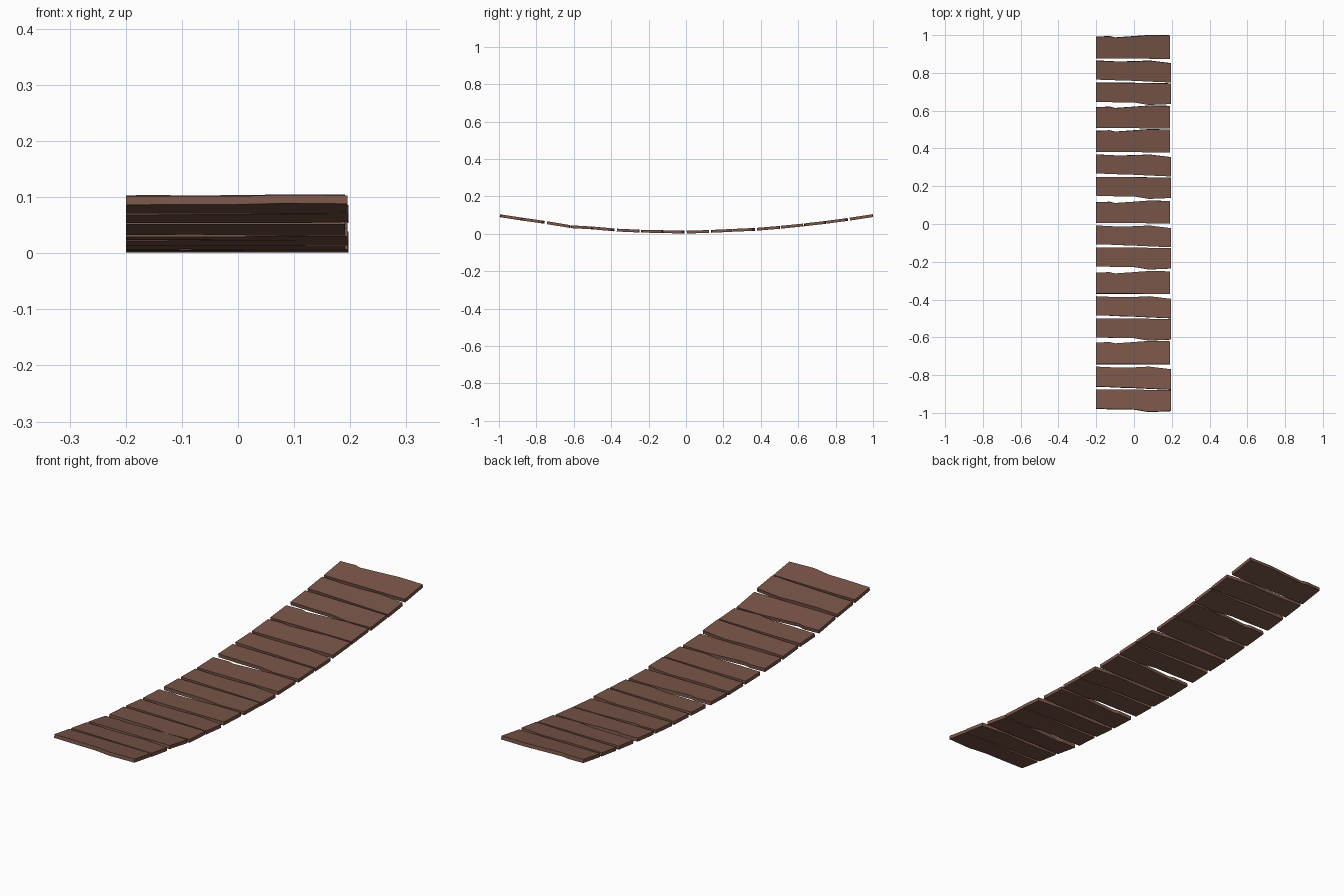
import bpy, bmesh

if "Cube" in bpy.data.objects:
    bpy.data.objects.remove(bpy.data.objects["Cube"])

T = 0.015  # plank thickness

# sag of the walkway: (y, centre height)
SAG = [(-1.0, 0.097), (-0.87, 0.077), (-0.75, 0.06), (-0.61, 0.037), (-0.5, 0.031),
       (-0.38, 0.02), (-0.25, 0.014), (-0.12, 0.011), (0.0, 0.0085), (0.12, 0.012),
       (0.25, 0.018), (0.38, 0.024), (0.5, 0.034), (0.62, 0.046), (0.75, 0.061),
       (0.87, 0.077), (1.0, 0.097)]

# three hewn plank shapes: x stations, back edge and front edge offsets
XS = [-0.2, -0.13, -0.1, 0.0, 0.08, 0.197]
SHAPES = {
    "A": ([0, 0.003, -0.004, 0.003, 0.009, 0.007], [0, 0, 0, 0, -0.001, -0.001], 0.191),
    "B": ([0, -0.003, -0.005, -0.004, 0.0, -0.014], [0, -0.001, -0.003, -0.006, -0.010, -0.015], 0.197),
    "C": ([0, 0, 0, -0.001, -0.002, -0.004], [0, -0.002, -0.003, -0.004, -0.017, -0.012], 0.195),
}

# plank layout: shape, back-left y, front-left y
PLANKS = [("A", 0.991, 0.877), ("B", 0.865, 0.765), ("C", 0.748, 0.648), ("A", 0.618, 0.508),
          ("A", 0.493, 0.381), ("B", 0.368, 0.267), ("C", 0.249, 0.150), ("A", 0.115, 0.005),
          ("B", -0.008, -0.108), ("C", -0.124, -0.224), ("A", -0.258, -0.369),
          ("B", -0.383, -0.484), ("C", -0.500, -0.600), ("A", -0.629, -0.742),
          ("B", -0.756, -0.862), ("C", -0.877, -0.978)]


def sag(y):
    for (y0, z0), (y1, z1) in zip(SAG, SAG[1:]):
        if y <= y1:
            return z0 + (z1 - z0) * (y - y0) / (y1 - y0)
    return SAG[-1][1]


wood = bpy.data.materials.new("brown_wood")
wood.diffuse_color = (0.191, 0.091, 0.065, 1)
wood.use_nodes = True
wood.node_tree.nodes["Principled BSDF"].inputs["Base Color"].default_value = wood.diffuse_color


def plank(name, shape, back, front):
    """Flat board with rough-hewn long edges, tilted to follow the sag."""
    top_off, bot_off, right = SHAPES[shape]
    xs = XS[:-1] + [right]
    slope = (sag(back) - sag(front)) / (back - front)
    yc = (back + front) / 2
    zc = (sag(back) + sag(front)) / 2
    bm = bmesh.new()
    rings = []
    for x, tb, fb in zip(xs, top_off, bot_off):
        ring = []
        for y, s in ((front + fb, -1), (back + tb, -1), (back + tb, 1), (front + fb, 1)):
            z = zc + slope * (y - yc) + s * T / 2
            ring.append(bm.verts.new((x, y - s * slope * T / 2, max(z, 0))))
        rings.append(ring)
    for a, b in zip(rings, rings[1:]):
        for i in range(4):
            j = (i + 1) % 4
            bm.faces.new((a[i], a[j], b[j], b[i]))
    bm.faces.new(rings[0])
    bm.faces.new(rings[-1])
    bmesh.ops.recalc_face_normals(bm, faces=bm.faces)
    me = bpy.data.meshes.new(name)
    bm.to_mesh(me)
    bm.free()
    me.materials.append(wood)
    ob = bpy.data.objects.new(name, me)
    bpy.context.collection.objects.link(ob)


for n, (shape, back, front) in enumerate(PLANKS, 1):
    plank(f"bridge_plank_{n:02d}", shape, back, front)
